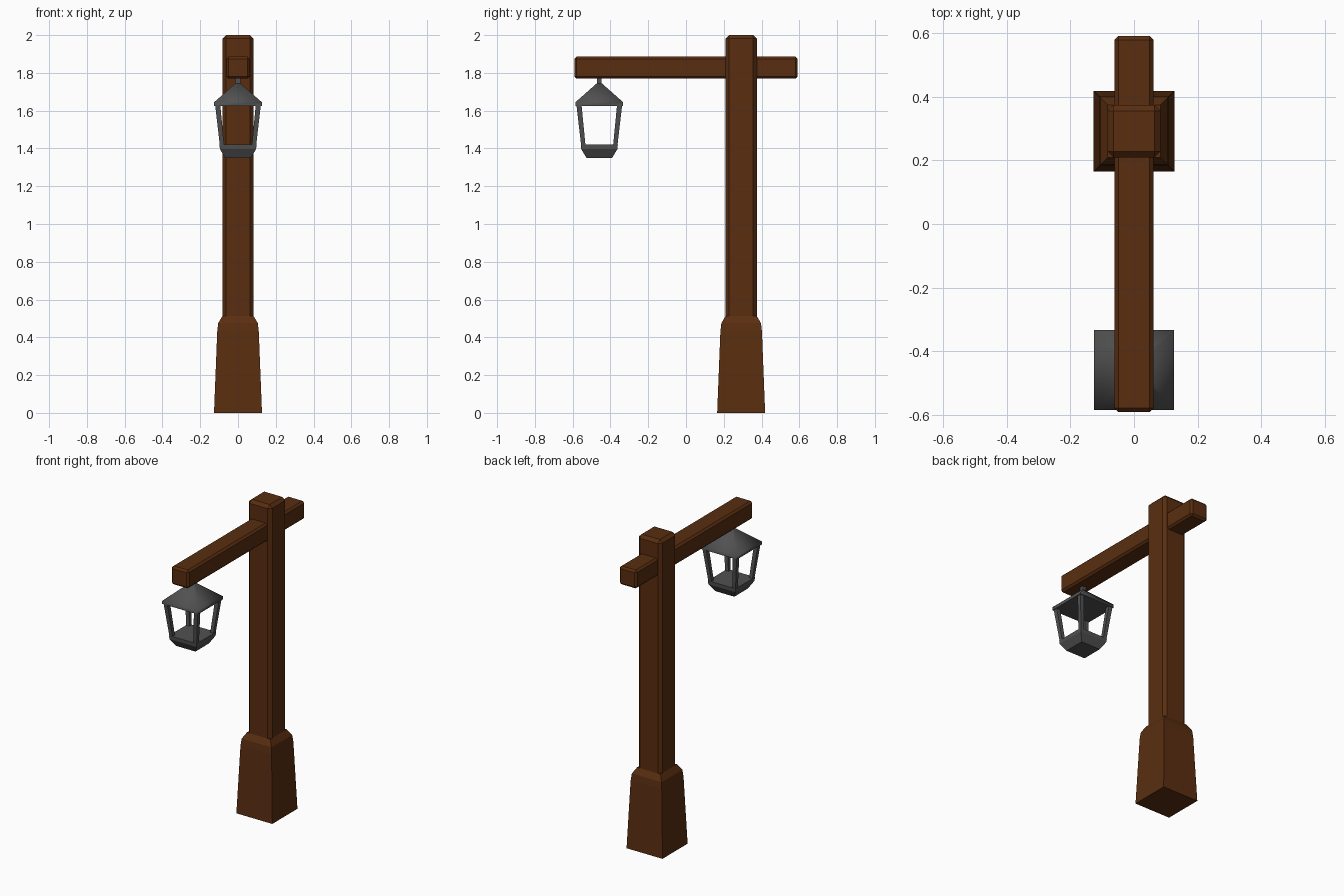
import bpy, bmesh, math
from mathutils import Vector

if "Cube" in bpy.data.objects:
    bpy.data.objects.remove(bpy.data.objects["Cube"])

def material(name, rgb):
    m = bpy.data.materials.new(name)
    m.diffuse_color = (*rgb, 1)
    m.use_nodes = True
    m.node_tree.nodes["Principled BSDF"].inputs["Base Color"].default_value = m.diffuse_color
    return m

WOOD = material("brown wood", (0.100, 0.027, 0.005))
IRON = material("dark iron", (0.082, 0.082, 0.082))
POST_Y, LAMP_Y = 0.292, -0.459

def finish(bm, name, mat):
    bmesh.ops.recalc_face_normals(bm, faces=bm.faces)
    me = bpy.data.meshes.new(name)
    bm.to_mesh(me)
    bm.free()
    me.materials.append(mat)
    ob = bpy.data.objects.new(name, me)
    bpy.context.collection.objects.link(ob)
    return ob

def stack(name, mat, y, profile):
    """Square sections (z, half width) joined into a closed solid."""
    bm = bmesh.new()
    rings = [[bm.verts.new((sx * h, y + sy * h, z))
              for sx, sy in ((-1, -1), (1, -1), (1, 1), (-1, 1))] for z, h in profile]
    for a, b in zip(rings, rings[1:]):
        for i in range(4):
            j = (i + 1) % 4
            bm.faces.new((a[i], a[j], b[j], b[i]))
    bm.faces.new(rings[0])
    bm.faces.new(rings[-1])
    return finish(bm, name, mat)

def timber(name, lo, hi, bevel):
    """Chamfered wooden box between two corners."""
    lo, hi = Vector(lo), Vector(hi)
    bm = bmesh.new()
    bmesh.ops.create_cube(bm, size=1)
    for v in bm.verts:
        v.co = (lo + hi) / 2 + v.co * (hi - lo)
    bmesh.ops.bevel(bm, geom=bm.edges[:], offset=bevel, segments=1, affect='EDGES')
    return finish(bm, name, WOOD)

def smooth(ob, degrees):
    bpy.ops.object.select_all(action='DESELECT')
    ob.select_set(True)
    bpy.context.view_layer.objects.active = ob
    bpy.ops.object.shade_smooth_by_angle(angle=math.radians(degrees))

# Wooden post, beam and flared foot
timber("post", (-0.083, POST_Y - 0.083, 0.3), (0.083, POST_Y + 0.083, 2.0), 0.019)
timber("beam", (-0.0615, -0.591, 1.769), (0.0615, 0.591, 1.886), 0.012)
stack("post_foot", WOOD, POST_Y, [(0, 0.127), (0.43, 0.110), (0.475, 0.105), (0.512, 0.083)])

# Lantern roof with short hanger, and bottom pan
smooth(stack("lantern_roof", IRON, LAMP_Y,
             [(1.625, 0.126), (1.645, 0.126), (1.745, 0.013)]), 60)
stack("lantern_hanger", IRON, LAMP_Y, [(1.735, 0.012), (1.775, 0.012)])
stack("lantern_pan", IRON, LAMP_Y, [(1.35, 0.068), (1.397, 0.096), (1.42, 0.098)])

# Four slanted corner bars
for sx in (-1, 1):
    for sy in (-1, 1):
        bm = bmesh.new()
        bmesh.ops.create_cube(bm, size=1)
        for v in bm.verts:
            top = v.co.z > 0
            outer, inner = (0.121, 0.094) if top else (0.096, 0.073)
            v.co = (sx * (outer if v.co.x > 0 else inner),
                    LAMP_Y + sy * (outer if v.co.y > 0 else inner),
                    1.63 if top else 1.415)
        finish(bm, "lantern_bar", IRON)
